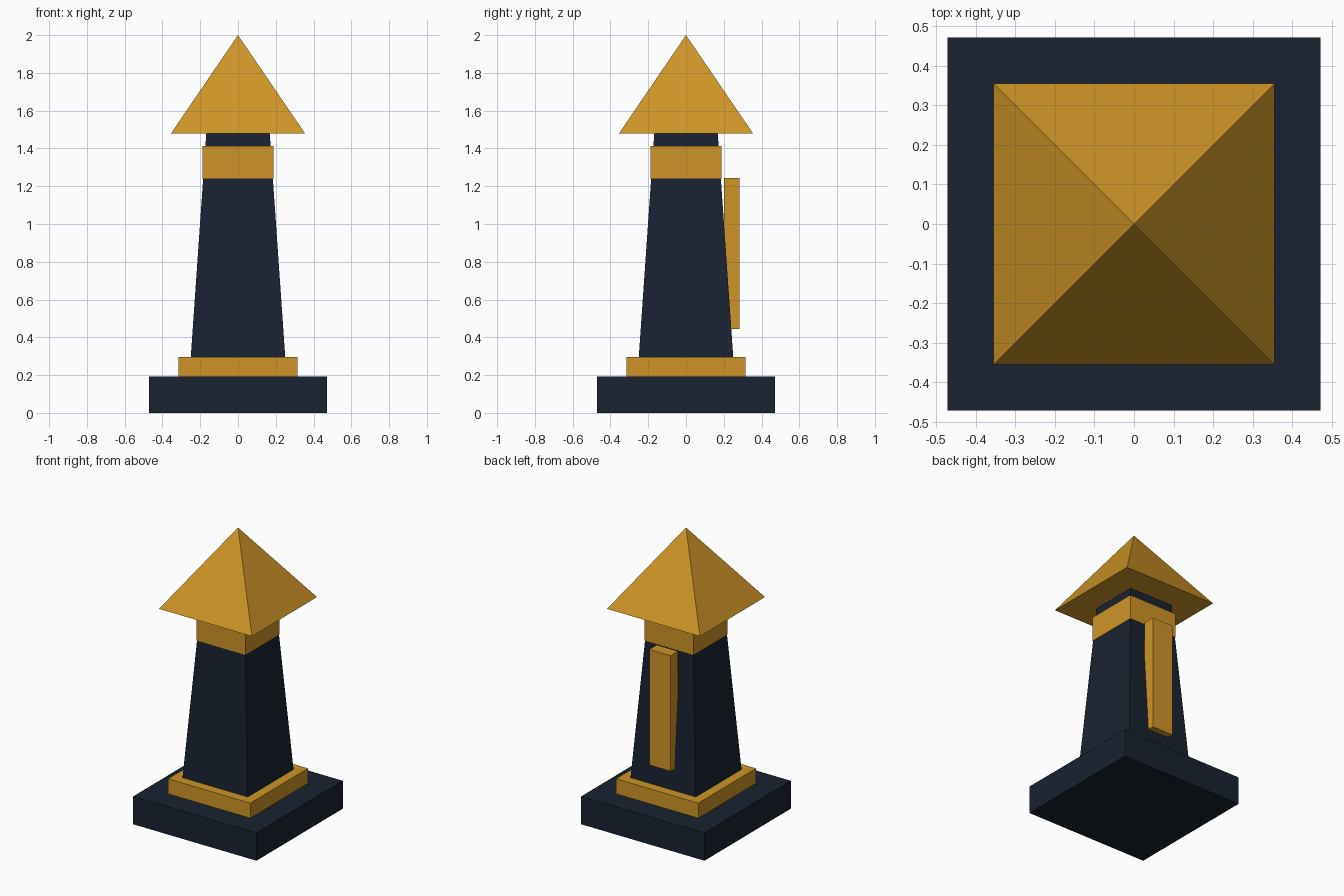
import bpy
import bmesh

if "Cube" in bpy.data.objects:
    bpy.data.objects.remove(bpy.data.objects["Cube"])


def material(name, rgb):
    m = bpy.data.materials.new(name)
    m.diffuse_color = (*rgb, 1)
    m.use_nodes = True
    m.node_tree.nodes["Principled BSDF"].inputs["Base Color"].default_value = m.diffuse_color
    return m


navy = material("navy", (0.009, 0.016, 0.030))
gold = material("gold", (0.62, 0.30, 0.02))


def square_tier(name, z0, z1, half0, half1, mat):
    """Square block, taper or pyramid, from half-width half0 up to half1."""
    bm = bmesh.new()
    bmesh.ops.create_cube(bm, size=2)
    for v in bm.verts:
        top = v.co.z > 0
        h = half1 if top else half0
        v.co = (v.co.x * h, v.co.y * h, z1 if top else z0)
    bmesh.ops.remove_doubles(bm, verts=bm.verts, dist=1e-5)
    mesh = bpy.data.meshes.new(name)
    bm.to_mesh(mesh)
    bm.free()
    mesh.materials.append(mat)
    obj = bpy.data.objects.new(name, mesh)
    bpy.context.collection.objects.link(obj)
    return obj


# Stacked tower tiers
square_tier("base", 0.0, 0.193, 0.472, 0.472, navy)
square_tier("plinth", 0.193, 0.297, 0.315, 0.315, gold)
square_tier("shaft", 0.297, 1.478, 0.25, 0.168, navy)
square_tier("collar_band", 1.24, 1.412, 0.188, 0.188, gold)
square_tier("pyramid_roof", 1.478, 2.0, 0.356, 0.0, gold)

# Upright panel on the back face
panel = square_tier("back_panel", 0.443, 1.243, 0.082, 0.082, gold)
panel.scale.y = 0.5
panel.location.y = 0.243
